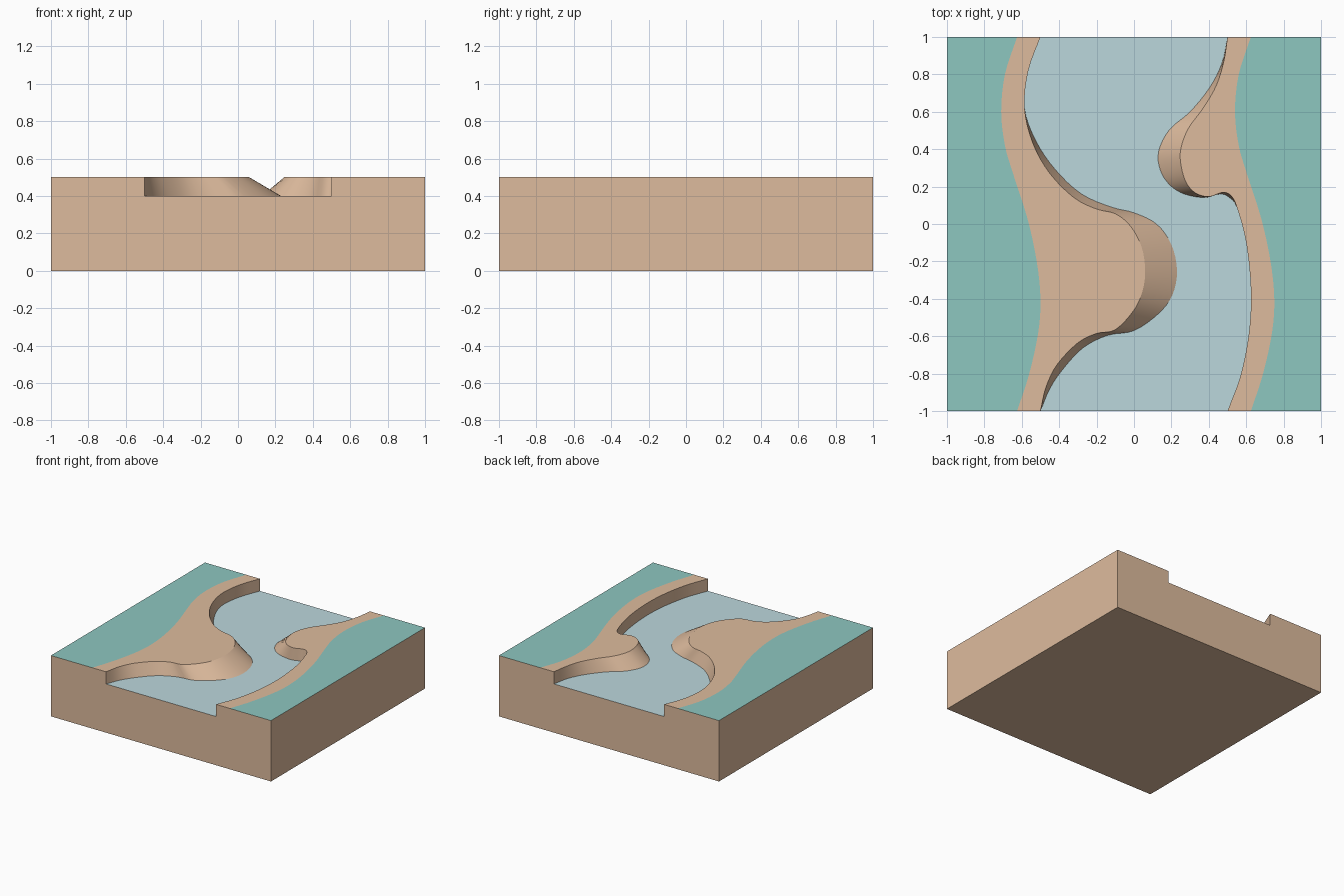
import bpy, bmesh
from mathutils import Vector

if "Cube" in bpy.data.objects:
    bpy.data.objects.remove(bpy.data.objects["Cube"])

TOP, BED, STEPS = 0.5, 0.4, 4


def material(name, rgb):
    m = bpy.data.materials.new(name)
    m.diffuse_color = (*rgb, 1)
    m.use_nodes = True
    m.node_tree.nodes["Principled BSDF"].inputs["Base Color"].default_value = m.diffuse_color
    return m


def smooth_curve(points):
    """Catmull-Rom spline through points of any dimension."""
    p = [Vector(q) for q in points]
    p = [2 * p[0] - p[1]] + p + [2 * p[-1] - p[-2]]
    out = []
    for a, b, c, d in zip(p, p[1:], p[2:], p[3:]):
        for i in range(STEPS):
            t = i / STEPS
            out.append(0.5 * (2 * b + (c - a) * t + (2 * a - 5 * b + 4 * c - d) * t**2
                              + (3 * b - a - 3 * c + d) * t**3))
    return out + [p[-2]]


def at_height(points, z):
    return [(q[0], q[1], z) for q in points]


def build(name, mat, flat_faces, smooth_faces=()):
    bm = bmesh.new()
    for faces, smooth in ((flat_faces, False), (smooth_faces, True)):
        for f in faces:
            bm.faces.new([bm.verts.new(v) for v in f]).smooth = smooth
    bmesh.ops.remove_doubles(bm, verts=bm.verts, dist=1e-4)
    mesh = bpy.data.meshes.new(name)
    bm.to_mesh(mesh)
    bm.free()
    mesh.materials.append(mat)
    bpy.context.collection.objects.link(bpy.data.objects.new(name, mesh))


# Bank lines, front to back: top edge x, y, then foot x, y
left = smooth_curve([
    (-.5, -1, -.5, -1), (-.47, -.87, -.45, -.88), (-.41, -.75, -.375, -.77),
    (-.30, -.635, -.27, -.66), (-.20, -.585, -.14, -.595), (-.10, -.565, .0, -.57),
    (.0, -.46, .13, -.48), (.045, -.36, .205, -.38), (.06, -.25, .23, -.25),
    (.04, -.12, .20, -.11), (-.02, -.01, .12, .0), (-.10, .055, .0, .06),
    (-.20, .08, -.12, .09), (-.32, .14, -.28, .16), (-.45, .27, -.42, .29),
    (-.54, .43, -.525, .445), (-.585, .62, -.585, .62), (-.565, .82, -.565, .82),
    (-.5, 1, -.5, 1)])
right = smooth_curve([
    (.5, -1, .5, -1), (.57, -.81, .57, -.81), (.615, -.58, .615, -.58),
    (.625, -.35, .625, -.35), (.60, -.10, .60, -.10), (.55, .09, .55, .09),
    (.515, .155, .505, .145), (.47, .168, .46, .16), (.40, .146, .38, .141),
    (.33, .165, .27, .16), (.28, .22, .19, .21), (.252, .31, .14, .29),
    (.25, .40, .132, .39), (.29, .51, .19, .505), (.37, .62, .30, .60),
    (.44, .74, .405, .73), (.48, .87, .47, .86), (.5, 1, .5, 1)])
left_top, right_top = at_height(left, TOP), at_height(right, TOP)
left_foot = at_height([q[2:] for q in left], BED)
right_foot = at_height([q[2:] for q in right], BED)

# Edges of the grass; both sides follow the same line
line = smooth_curve([(-.625, -1), (-.56, -.8), (-.512, -.58), (-.5, -.4), (-.52, -.2),
                     (-.57, .03), (-.65, .28), (-.69, .42), (-.71, .6), (-.69, .8),
                     (-.625, 1)])
grass_left = at_height(line, TOP)
grass_right = at_height([(q[0] + 1.25, q[1]) for q in line], TOP)


def end_profile(i, y):
    """Front or back outline of the block, with the river notch."""
    upper = [grass_right[i], right_top[i], right_foot[i],
             left_foot[i], left_top[i], grass_left[i]]
    ring = [(-1, y, 0), (1, y, 0), (1, y, TOP)] + upper + [(-1, y, TOP)]
    return ring if y < 0 else ring[::-1]


def walls(foot, top):
    return [(foot[i], top[i], top[i + 1], foot[i + 1]) for i in range(len(foot) - 1)]


# Earth block with sloping river banks
build("earth_block", material("earth", (.73, .50, .34)), [
    end_profile(0, -1), end_profile(-1, 1),
    [(-1, -1, 0), (-1, -1, TOP), (-1, 1, TOP), (-1, 1, 0)],
    [(1, -1, 0), (1, 1, 0), (1, 1, TOP), (1, -1, TOP)],
    [(-1, -1, 0), (-1, 1, 0), (1, 1, 0), (1, -1, 0)],
    left_top + grass_left[::-1],
    grass_right + right_top[::-1],
], [f[::-1] for f in walls(left_foot, left_top)] and
    [f[::-1] for f in walls(left_foot, left_top)] + walls(right_foot, right_top))

# Grass on both sides
grass = material("grass", (.27, .57, .53))
build("grass_left", grass, [[(-1, -1, TOP)] + grass_left + [(-1, 1, TOP)]])
build("grass_right", grass, [[(1, 1, TOP)] + grass_right[::-1] + [(1, -1, TOP)]])

# River surface
build("river_water", material("water", (.50, .68, .72)), [right_foot + left_foot[::-1]])
